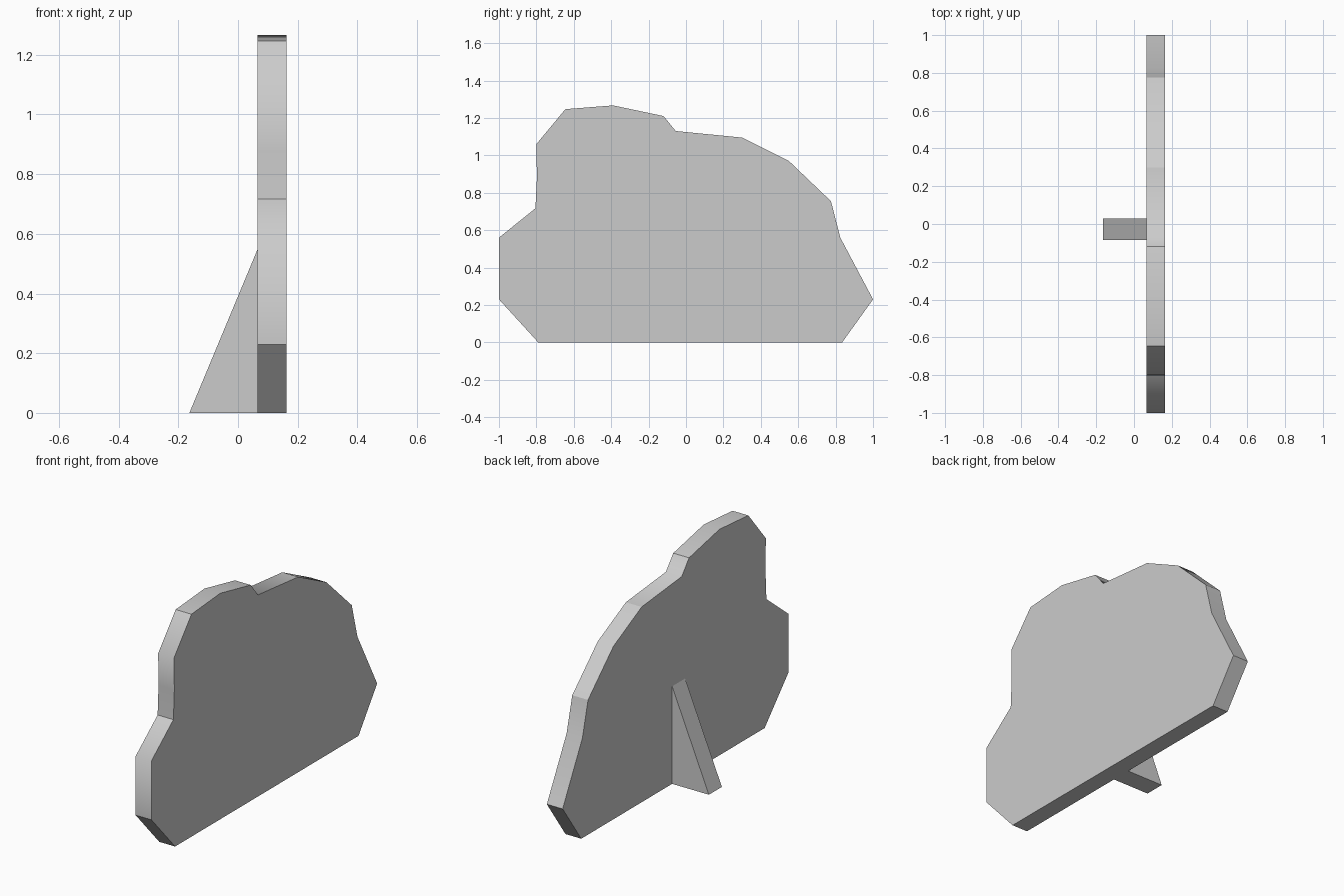
import bpy
import bmesh

cube = bpy.data.objects.get("Cube")
if cube:
    bpy.data.objects.remove(cube, do_unlink=True)

# One plain grey for everything
grey = bpy.data.materials.new("light grey")
grey.use_nodes = True
grey.diffuse_color = (0.6, 0.6, 0.6, 1)
grey.node_tree.nodes["Principled BSDF"].inputs["Base Color"].default_value = (0.6, 0.6, 0.6, 1)


def extrude_profile(name, corners, offset, smooth_corners=()):
    """Extrude a closed outline; the listed corners get a smooth rim."""
    bm = bmesh.new()
    near = [bm.verts.new(c) for c in corners]
    far = [bm.verts.new([a + b for a, b in zip(c, offset)]) for c in corners]
    bm.faces.new(near)
    bm.faces.new(far[::-1])
    count = len(corners)
    for i in range(count):
        j = (i + 1) % count
        rim = bm.faces.new((near[j], near[i], far[i], far[j]))
        rim.smooth = bool(smooth_corners)
    for edge in bm.edges:
        edge.smooth = False
    for i in smooth_corners:
        bm.edges.get((near[i], far[i])).smooth = True
    bmesh.ops.recalc_face_normals(bm, faces=bm.faces)
    mesh = bpy.data.meshes.new(name)
    bm.to_mesh(mesh)
    bm.free()
    mesh.materials.append(grey)
    obj = bpy.data.objects.new(name, mesh)
    bpy.context.collection.objects.link(obj)
    return obj


# Upright bush-shaped board, outline in (y, z)
outline = [(-0.79, 0), (-1, 0.23), (-1, 0.56), (-0.805, 0.717),
           (-0.797, 0.88), (-0.80, 1.06), (-0.645, 1.247), (-0.39, 1.267),
           (-0.12, 1.21), (-0.055, 1.13), (0.30, 1.095), (0.55, 0.97),
           (0.775, 0.755), (0.825, 0.56), (1, 0.23), (0.835, 0)]
extrude_profile("board", [(0.065, y, z) for y, z in outline], (0.098, 0, 0),
                smooth_corners=(2, 4, 5, 7, 9, 11, 13))

# Wedge prop behind the board, outline in (x, z)
wedge = [(-0.163, 0), (0.065, 0), (0.065, 0.547)]
extrude_profile("support_wedge", [(x, -0.085, z) for x, z in wedge], (0, 0.115, 0))
